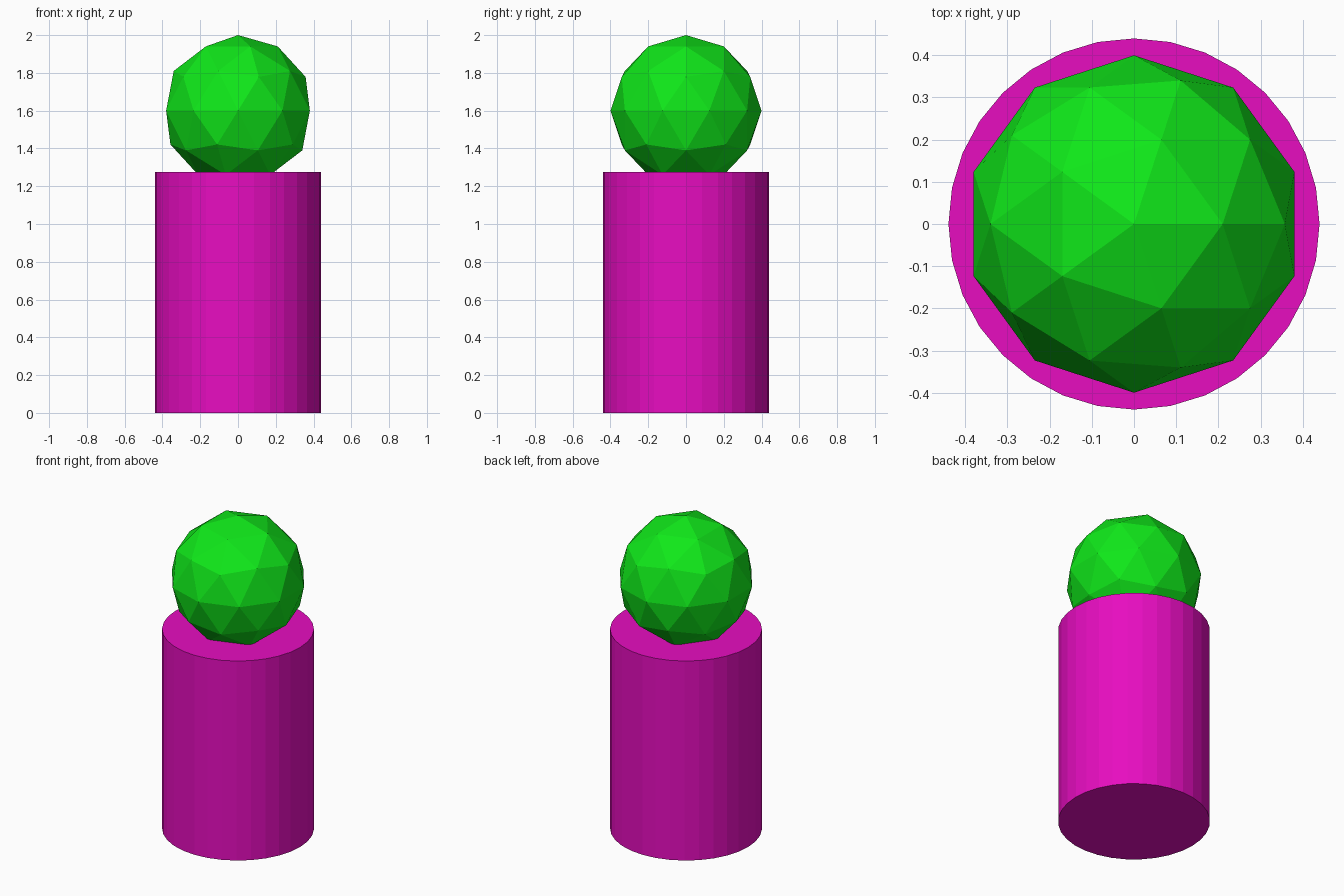
import bpy

if "Cube" in bpy.data.objects:
    bpy.data.objects.remove(bpy.data.objects["Cube"])


def finish(name, color):
    """Name the active object and give it a plain flat-shaded colour."""
    obj = bpy.context.object
    obj.name = name
    mat = bpy.data.materials.new(name + "_color")
    mat.diffuse_color = (*color, 1)
    mat.use_nodes = True
    mat.node_tree.nodes["Principled BSDF"].inputs["Base Color"].default_value = mat.diffuse_color
    obj.data.materials.append(mat)
    bpy.ops.object.shade_flat()


BODY_HEIGHT = 1.275
BALL_RADIUS = 0.4

# Upright cylinder body
bpy.ops.mesh.primitive_cylinder_add(vertices=32, radius=0.44, depth=BODY_HEIGHT,
                                    location=(0, 0, BODY_HEIGHT / 2))
finish("body", (0.8, 0.004, 0.53))

# Faceted ball, sunk slightly into the body
bpy.ops.mesh.primitive_ico_sphere_add(subdivisions=2, radius=BALL_RADIUS,
                                      location=(0, 0, 2 - BALL_RADIUS))
finish("head", (0.005, 0.8, 0.01))
